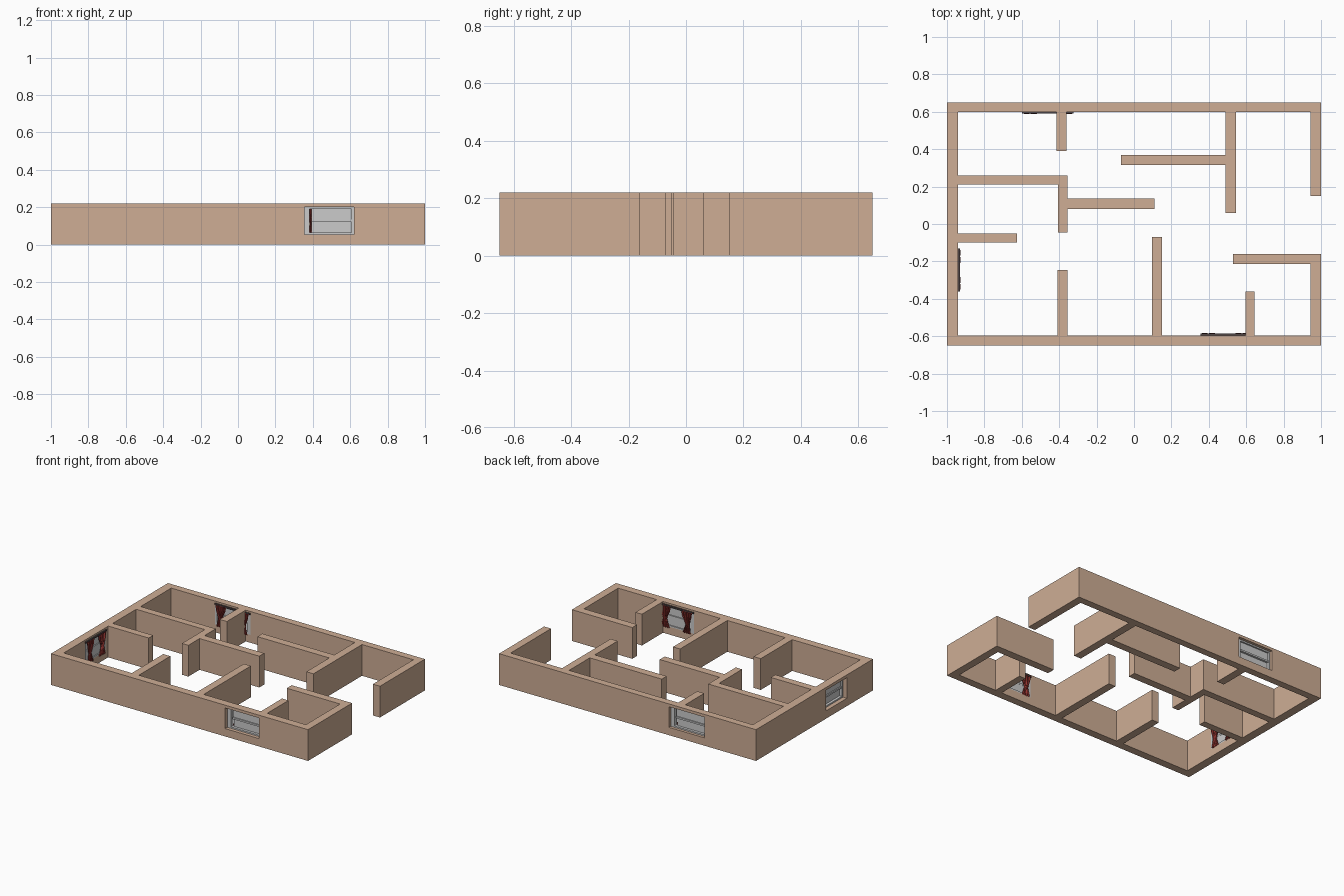
import bpy, bmesh, math
from mathutils import Matrix, Vector

if "Cube" in bpy.data.objects:
    bpy.data.objects.remove(bpy.data.objects["Cube"])

H = 0.22  # wall height


def material(name, color):
    m = bpy.data.materials.new(name)
    m.diffuse_color = color
    m.use_nodes = True
    m.node_tree.nodes["Principled BSDF"].inputs["Base Color"].default_value = m.diffuse_color
    return m


TAN = material("wall_tan", (0.62, 0.42, 0.30, 1))
RED = material("curtain_red", (0.30, 0.035, 0.03, 1))
DARK = material("rod_dark", (0.08, 0.06, 0.06, 1))


def add_object(name, bm, mat=None, matrix=None):
    bmesh.ops.recalc_face_normals(bm, faces=bm.faces)
    me = bpy.data.meshes.new(name)
    bm.to_mesh(me)
    bm.free()
    ob = bpy.data.objects.new(name, me)
    bpy.context.collection.objects.link(ob)
    if mat:
        me.materials.append(mat)
    if matrix:
        ob.matrix_world = matrix
    return ob


def add_box(bm, x0, x1, y0, y1, z0, z1):
    centre = Vector(((x0 + x1) / 2, (y0 + y1) / 2, (z0 + z1) / 2))
    size = Matrix.Diagonal((x1 - x0, y1 - y0, z1 - z0, 1))
    bmesh.ops.create_cube(bm, size=1, matrix=Matrix.Translation(centre) @ size)


# Floor plan rectangles: x0, x1, y0, y1
plan = [
    (-1, 1, 0.60, 0.65), (-1, 1, -0.65, -0.595), (-1, -0.94, -0.65, 0.65),
    (0.945, 1, 0.15, 0.65), (0.945, 1, -0.65, -0.16),
    (-0.415, -0.36, 0.39, 0.60), (-0.94, -0.355, 0.21, 0.26),
    (-0.405, -0.355, -0.045, 0.26), (-0.355, 0.11, 0.08, 0.135),
    (-0.94, -0.625, -0.10, -0.05), (-0.41, -0.355, -0.60, -0.245),
    (0.095, 0.15, -0.60, -0.07), (0.595, 0.645, -0.60, -0.36),
    (0.53, 1, -0.215, -0.16), (0.49, 0.545, 0.06, 0.60),
    (-0.07, 0.49, 0.315, 0.37),
]

# Walls: fill the plan as one clean footprint, then extrude it upwards
xs = sorted({v for r in plan for v in r[:2]})
ys = sorted({v for r in plan for v in r[2:]})
bm = bmesh.new()
for x0, x1 in zip(xs, xs[1:]):
    for y0, y1 in zip(ys, ys[1:]):
        cx, cy = (x0 + x1) / 2, (y0 + y1) / 2
        if any(a < cx < b and c < cy < d for a, b, c, d in plan):
            bm.faces.new([bm.verts.new((x, y, 0)) for x, y in
                          ((x0, y0), (x1, y0), (x1, y1), (x0, y1))])
bmesh.ops.remove_doubles(bm, verts=bm.verts, dist=1e-4)
ext = bmesh.ops.extrude_face_region(bm, geom=bm.faces[:], use_keep_orig=True)
top = [g for g in ext["geom"] if isinstance(g, bmesh.types.BMVert)]
bmesh.ops.translate(bm, verts=top, vec=(0, 0, H))
bmesh.ops.recalc_face_normals(bm, faces=bm.faces)
bmesh.ops.dissolve_limit(bm, angle_limit=0.01, verts=bm.verts, edges=bm.edges)
walls = add_object("walls", bm, TAN)


def curtain(name, half, side, depth, matrix):
    """Pleated curtain, gathered by a tie at mid height."""
    rows = [(0.205, 0.085), (0.165, 0.07), (0.125, 0.036), (0.11, 0.028),
            (0.095, 0.036), (0.05, 0.065)]
    n = 16
    bm = bmesh.new()
    grid = []
    for z, width in rows:
        start = half - 0.008 - (0.085 - width) * 0.4
        grid.append([bm.verts.new((
            side * (start - width * i / n),
            depth + 0.007 + 0.006 * math.sin(i * math.pi / 2 + 0.6), z))
            for i in range(n + 1)])
    for a, b in zip(grid, grid[1:]):
        for i in range(n):
            bm.faces.new((a[i], a[i + 1], b[i + 1], b[i]))
    add_object(name, bm, RED, matrix)


def window(name, x, y, angle, width, thick):
    """Origin on the outer wall face; local +y points into the house."""
    m = Matrix.Translation((x, y, 0)) @ Matrix.Rotation(math.radians(angle), 4, 'Z')
    h, z0, z1 = width / 2, 0.055, 0.20

    # Opening through the wall
    bm = bmesh.new()
    add_box(bm, -h, h, -0.05, thick + 0.001, z0, z1)
    cutter = add_object(name + "_cutter", bm, None, m)
    cutter.hide_render = True
    cutter.hide_set(True)
    mod = walls.modifiers.new(name, 'BOOLEAN')
    mod.operation, mod.solver, mod.object = 'DIFFERENCE', 'EXACT', cutter

    # Frame
    a, b = thick - 0.03, thick
    bm = bmesh.new()
    add_box(bm, -h, -h + 0.028, a, b, z0, z1)
    add_box(bm, h - 0.012, h, a, b, z0, z1)
    add_box(bm, -h, h, a, b, z0, z0 + 0.01)
    add_box(bm, -h, h, a, b, z1 - 0.01, z1)
    add_object(name + "_frame", bm, None, m)

    # Sashes: opaque panes with a middle rail
    mid = (z0 + z1) / 2
    bm = bmesh.new()
    add_box(bm, -h + 0.038, h - 0.01, b - 0.012, b - 0.007, z0 + 0.005, mid)
    add_box(bm, -h + 0.038, h - 0.01, b - 0.019, b - 0.014, mid, z1 - 0.005)
    add_box(bm, -h + 0.038, h - 0.01, a + 0.003, b - 0.006, mid - 0.006, mid + 0.006)
    add_object(name + "_sash", bm, None, m)

    # Curtain rod and curtain pair
    bm = bmesh.new()
    add_box(bm, -h, h, b, b + 0.01, 0.198, 0.208)
    add_object(name + "_curtain_rod", bm, DARK, m)
    curtain(name + "_curtain_left", h, -1, b, m)
    curtain(name + "_curtain_right", h, 1, b, m)


window("front_window", 0.487, -0.65, 0, 0.265, 0.055)
window("back_window", -0.46, 0.65, 180, 0.275, 0.05)
window("left_window", -1, -0.245, -90, 0.23, 0.06)
